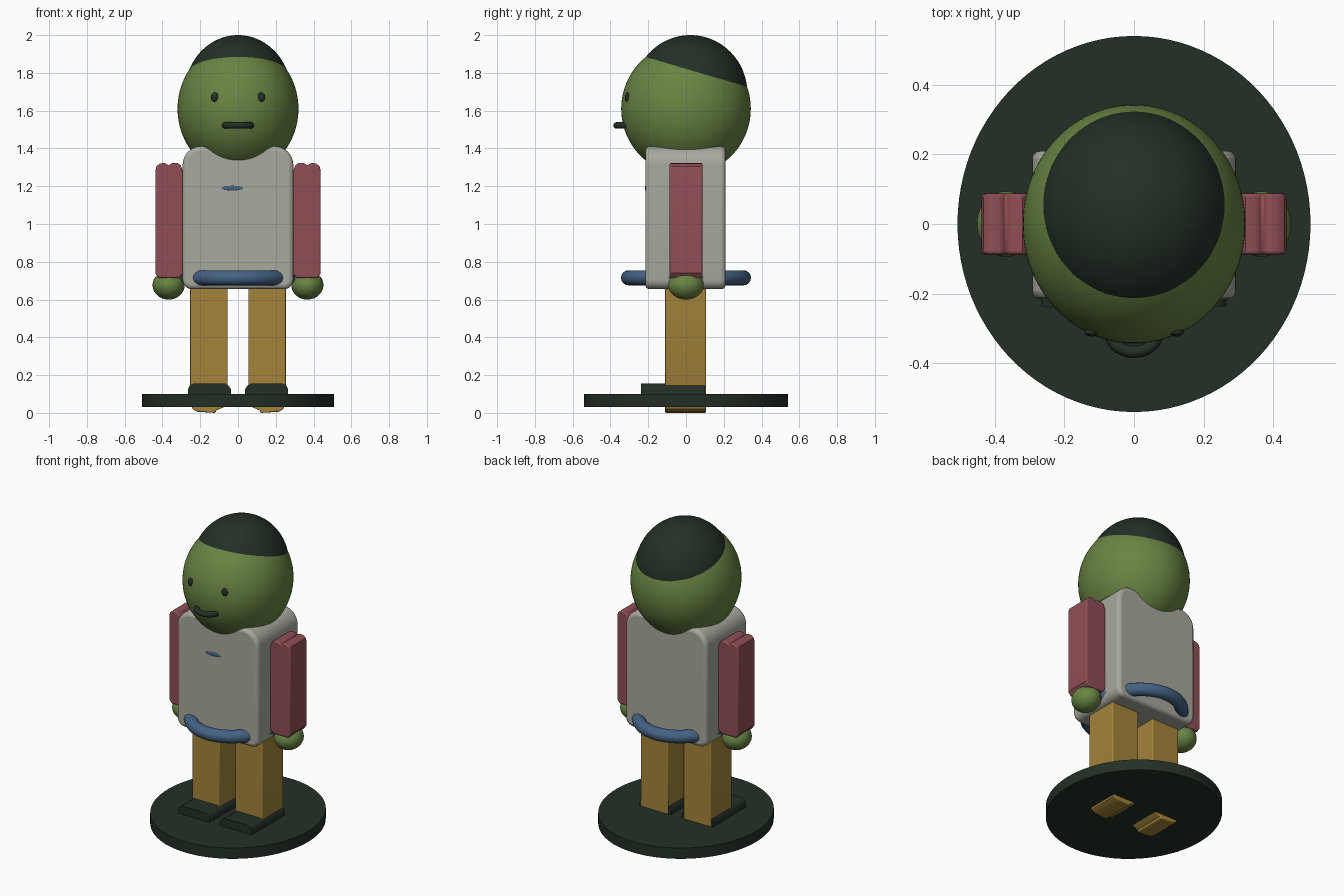
import bpy, bmesh, math
from mathutils import Vector

if "Cube" in bpy.data.objects:
    bpy.data.objects.remove(bpy.data.objects["Cube"])


def material(name, rgb):
    m = bpy.data.materials.new(name)
    lin = [((c / 255 + 0.055) / 1.055) ** 2.4 for c in rgb]
    m.diffuse_color = (*lin, 1)
    m.use_nodes = True
    m.node_tree.nodes["Principled BSDF"].inputs["Base Color"].default_value = m.diffuse_color
    return m


GREEN = material("green_skin", (105, 132, 67))
DARK = material("dark_green", (35, 47, 38))
GREY = material("light_grey", (168, 168, 158))
RED = material("dusty_red", (143, 78, 85))
BLUE = material("denim_blue", (68, 98, 132))
OCHRE = material("ochre", (164, 132, 58))


def finish(ob, name, mat, angle=35):
    ob.name = name
    ob.data.materials.clear()
    ob.data.materials.append(mat)
    bpy.ops.object.select_all(action='DESELECT')
    ob.select_set(True)
    bpy.context.view_layer.objects.active = ob
    bpy.ops.object.shade_smooth_by_angle(angle=math.radians(angle))
    return ob


def ellipsoid(name, loc, radii, mat, seg=48):
    bpy.ops.mesh.primitive_uv_sphere_add(segments=seg, ring_count=seg // 2, location=loc)
    ob = bpy.context.object
    ob.scale = radii
    return finish(ob, name, mat)


def ring(name, loc, rx, ry, minor, mat):
    """Elliptical ring whose tube keeps a round section."""
    bpy.ops.mesh.primitive_torus_add(major_radius=1, minor_radius=minor,
                                     major_segments=64, minor_segments=16, location=loc)
    ob = bpy.context.object
    for v in ob.data.vertices:
        r = math.hypot(v.co.x, v.co.y)
        c, s = v.co.x / r, v.co.y / r
        v.co.x, v.co.y = c * (rx + r - 1), s * (ry + r - 1)
    return finish(ob, name, mat)


def prism(name, pts, y0, y1, mat, bevel=0.0, side=1):
    """Extrude an x-z outline along y, optionally rounding its edges."""
    bm = bmesh.new()
    front = [bm.verts.new((side * x, y0, z)) for x, z in pts]
    face = bm.faces.new(front)
    ext = bmesh.ops.extrude_face_region(bm, geom=[face])
    bmesh.ops.translate(bm, vec=Vector((0, y1 - y0, 0)),
                        verts=[g for g in ext["geom"] if isinstance(g, bmesh.types.BMVert)])
    bmesh.ops.recalc_face_normals(bm, faces=bm.faces)
    me = bpy.data.meshes.new(name)
    bm.to_mesh(me)
    bm.free()
    ob = bpy.data.objects.new(name, me)
    bpy.context.collection.objects.link(ob)
    if bevel:
        b = ob.modifiers.new("rounding", 'BEVEL')
        b.width, b.segments = bevel, 3
        b.limit_method, b.angle_limit = 'ANGLE', math.radians(60)
    return finish(ob, name, mat)


def rounded(x0, x1, z0, z1, rb, rt, n=8):
    """Rectangle outline with bottom radius rb and top radius rt."""
    pts = []
    for cx, cz, r, a in ((x1 - rb, z0 + rb, rb, -90), (x1 - rt, z1 - rt, rt, 0),
                         (x0 + rt, z1 - rt, rt, 90), (x0 + rb, z0 + rb, rb, 180)):
        for i in range(n + 1):
            t = math.radians(a + 90 * i / n)
            pts.append((cx + r * math.cos(t), cz + r * math.sin(t)))
    return pts


# Stand
bpy.ops.mesh.primitive_cylinder_add(vertices=96, radius=1, depth=0.07, location=(0, 0, 0.065))
bpy.context.object.scale = (0.507, 0.54, 1)
finish(bpy.context.object, "stand", DARK)

# Torso and belt
prism("torso", rounded(-0.293, 0.293, 0.655, 1.412, 0.05, 0.1), -0.215, 0.21, GREY, 0.022)
ring("belt", (0, 0, 0.715), 0.265, 0.304, 0.04, BLUE)

# Small chest mark, almost flush with the torso
ellipsoid("chest_mark", (-0.03, -0.214, 1.19), (0.06, 0.004, 0.013), BLUE, 24)

# Head and hair cap
ellipsoid("head", (0, 0, 1.61), (0.32, 0.343, 0.35), GREEN, 96)
ellipsoid("hair", (0, 0.023, 1.692), (0.282, 0.302, 0.308), DARK, 96)

# Mouth
ring("mouth", (0, -0.315, 1.522), 0.067, 0.052, 0.0175, DARK)

# Outlines of the paired parts, given for the right side
ARM = [(0.29, 0.74), (0.31, 0.715), (0.42, 0.715), (0.438, 0.74), (0.438, 1.28),
       (0.432, 1.305), (0.415, 1.32), (0.39, 1.323), (0.376, 1.317), (0.368, 1.307),
       (0.36, 1.317), (0.346, 1.323), (0.32, 1.323), (0.303, 1.31), (0.292, 1.28)]
LEG = [(0.055, 0.05), (0.08, 0.028), (0.115, 0.013), (0.12, 0.0), (0.215, 0.006),
       (0.24, 0.02), (0.253, 0.05), (0.253, 0.72), (0.055, 0.72)]
SHOE = [(0.038, 0.08), (0.265, 0.08), (0.265, 0.125), (0.257, 0.143), (0.238, 0.155),
        (0.068, 0.155), (0.048, 0.143), (0.038, 0.125)]

for label, s in (("right", 1), ("left", -1)):
    prism(label + "_sleeve", ARM, -0.087, 0.087, RED, 0.008, s)
    ellipsoid(label + "_hand", (s * 0.367, 0, 0.677), (0.085, 0.094, 0.077), GREEN)
    prism(label + "_leg", LEG, -0.11, 0.106, OCHRE, 0.006, s)
    prism(label + "_shoe", SHOE, -0.237, 0.1, DARK, 0, s)
    # Eye set into the head surface
    ellipsoid(label + "_eye", (s * 0.122, -0.311, 1.671), (0.021, 0.012, 0.025), DARK, 24)
